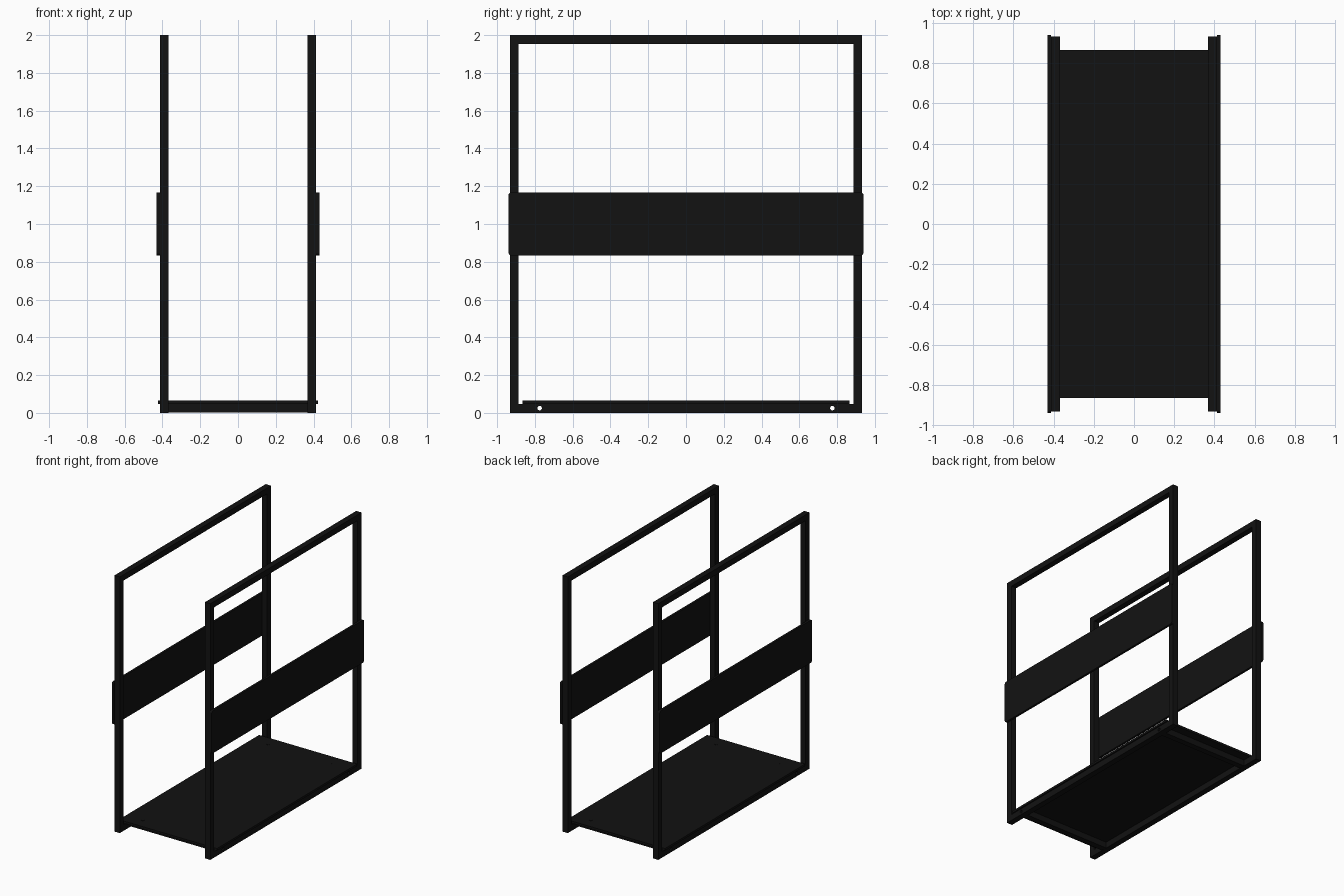
import bpy, bmesh, math
from mathutils import Matrix, Vector

if "Cube" in bpy.data.objects:
    bpy.data.objects.remove(bpy.data.objects["Cube"])

black = bpy.data.materials.new("black_steel")
black.diffuse_color = (0.006, 0.006, 0.006, 1)
black.use_nodes = True
black.node_tree.nodes["Principled BSDF"].inputs["Base Color"].default_value = black.diffuse_color


def finish(bm, name):
    bmesh.ops.recalc_face_normals(bm, faces=bm.faces)
    me = bpy.data.meshes.new(name)
    bm.to_mesh(me)
    bm.free()
    me.materials.append(black)
    ob = bpy.data.objects.new(name, me)
    bpy.context.collection.objects.link(ob)
    return ob


def box(name, lo, hi, round_corners=0):
    bm = bmesh.new()
    lo, hi = Vector(lo), Vector(hi)
    size = hi - lo
    bmesh.ops.create_cube(bm, size=1, matrix=Matrix.Translation((lo + hi) / 2) @ Matrix.Diagonal((*size, 1)))
    if round_corners:  # round the four edges running along x
        edges = [e for e in bm.edges if abs(e.verts[0].co.x - e.verts[1].co.x) > 1e-4]
        bmesh.ops.bevel(bm, geom=edges, offset=round_corners, segments=4, profile=0.5, affect='EDGES')
    return finish(bm, name)


def ring(name, x0, x1, outer, inner):
    """Rectangular ring in the yz plane, from x0 to x1; rects are (y0, z0, y1, z1)."""
    bm = bmesh.new()
    loops = []
    for x in (x0, x1):
        for y0, z0, y1, z1 in (outer, inner):
            loops.append([bm.verts.new((x, y, z)) for y, z in ((y0, z0), (y1, z0), (y1, z1), (y0, z1))])
    oa, ia, ob, ib = loops
    for a, b in ((oa, ia), (ia, ib), (ib, ob), (ob, oa)):
        for i in range(4):
            j = (i + 1) % 4
            bm.faces.new((a[i], a[j], b[j], b[i]))
    return finish(bm, name)


def cylinders(name, places, radius, depth, rot):
    bm = bmesh.new()
    for p in places:
        bmesh.ops.create_cone(bm, cap_ends=True, segments=20, radius1=radius, radius2=radius,
                              depth=depth, matrix=Matrix.Translation(p) @ rot)
    return finish(bm, name)


BAR_Y = 0.775

# Bolt hole cutter running across both bottom rails
cutter = cylinders("bolt_hole_cutter", [(0, s * BAR_Y, 0.025) for s in (-1, 1)],
                   0.012, 1.2, Matrix.Rotation(math.pi / 2, 4, 'Y'))
cutter.hide_render = True

for side, s in (("left", -1), ("right", 1)):
    # Tall tubular side frame with bolt holes
    x0, x1 = sorted((s * 0.368, s * 0.414))
    frame = ring(side + "_frame", x0, x1, (-0.933, 0, 0.933, 2.0), (-0.886, 0.048, 0.886, 1.954))
    mod = frame.modifiers.new("holes", 'BOOLEAN')
    mod.object = cutter
    mod.operation = 'DIFFERENCE'
    mod.solver = 'EXACT'
    bpy.context.view_layer.objects.active = frame
    bpy.ops.object.modifier_apply(modifier=mod.name)

    # Flat panel on the outside of the frame
    x0, x1 = sorted((s * 0.414, s * 0.431))
    box(side + "_panel", (x0, -0.94, 0.834), (x1, 0.94, 1.167), 0.015)

bpy.data.objects.remove(cutter)

# Hollow cross bars under the shelf
for end, s in (("front", -1), ("back", 1)):
    y = s * BAR_Y
    ring(end + "_cross_bar", -0.368, 0.368, (y - 0.023, 0.001, y + 0.023, 0.048),
         (y - 0.018, 0.006, y + 0.018, 0.043))

# Shelf plate resting on the rails
box("shelf_plate", (-0.423, -0.865, 0.048), (0.423, 0.865, 0.065))

# Low screw heads fixing the plate to the cross bars
cylinders("plate_screws", [(i * 0.28, j * BAR_Y, 0.065) for i in (-1, 1) for j in (-1, 1)],
          0.012, 0.003, Matrix.Identity(4))
